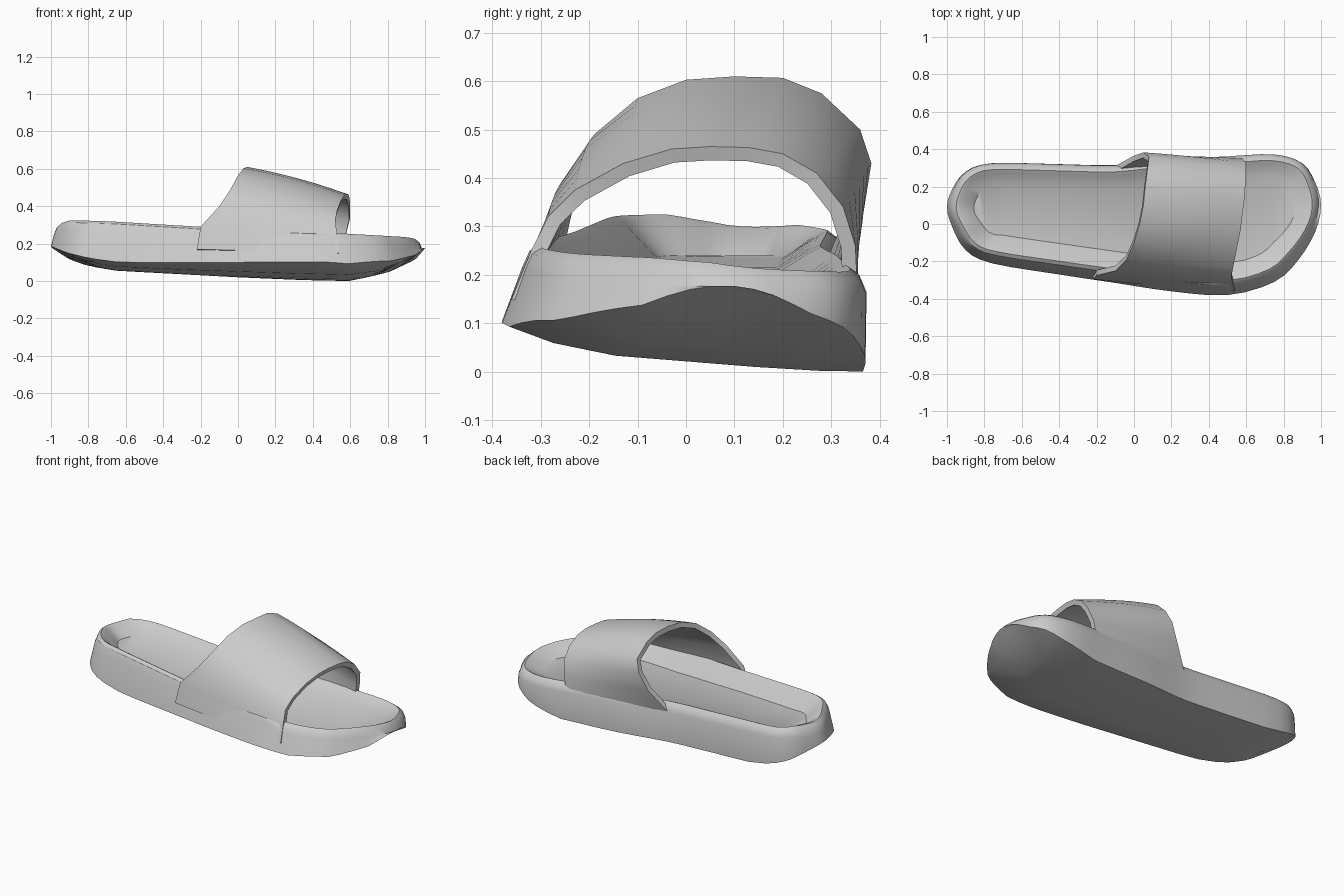
import bpy, bmesh
from mathutils import Vector

if "Cube" in bpy.data.objects:
    bpy.data.objects.remove(bpy.data.objects["Cube"])


def interp(table, v):
    """Piecewise linear lookup in a list of (key, value)."""
    if v <= table[0][0]:
        return table[0][1]
    for (a, p), (b, q) in zip(table, table[1:]):
        if v <= b:
            return p + (q - p) * (v - a) / (b - a)
    return table[-1][1]


def catmull(a, b, c, d, t):
    return 0.5 * (2 * b + (c - a) * t + (2 * a - 5 * b + 4 * c - d) * t * t
                  + (3 * b - a - 3 * c + d) * t ** 3)


def finish(bm, name):
    me = bpy.data.meshes.new(name)
    bm.to_mesh(me)
    bm.free()
    ob = bpy.data.objects.new(name, me)
    bpy.context.collection.objects.link(ob)
    bpy.ops.object.select_all(action='DESELECT')
    ob.select_set(True)
    bpy.context.view_layer.objects.active = ob
    bpy.ops.object.shade_smooth_by_angle(angle=0.6)
    return ob


# Sole outline: heel tip, outer side, toe tip, inner side (mirrored point counts)
CTRL = [(-1, .09), (-.97, .19), (-.9, .28), (-.76, .325), (-.4, .32), (-.1, .315),
        (.2, .345), (.5, .36), (.75, .37), (.9, .325), (.97, .22), (1, .1),
        (.97, -.04), (.88, -.19), (.75, -.31), (.5, -.38), (.2, -.36), (-.1, -.315),
        (-.4, -.27), (-.76, -.21), (-.9, -.14), (-.97, -.02)]
STEPS = 3
pts = [Vector(c) for c in CTRL]
n = len(pts)
outline = [catmull(pts[i - 1], pts[i], pts[(i + 1) % n], pts[(i + 2) % n], s / STEPS)
           for i in range(n) for s in range(STEPS)]
N = len(outline)

# Height profiles along the length, and sideways lift of the underside
BOTTOM = [(-1, .17), (-.9, .115), (-.8, .08), (-.65, .055), (0, .02), (.35, .005),
          (.6, 0), (.8, .045), (.95, .115), (1, .165)]
LIFT = [(-.385, .1), (-.25, .05), (-.1, .025), (.1, .012), (.3, 0)]
RIM = [(-1, .29), (-.9, .325), (-.7, .32), (-.2, .29), (.55, .255), (.9, .235), (1, .215)]
FLOOR = [(-.8, .24), (-.3, .215), (.2, .18), (.8, .17)]


def under(p):
    return interp(BOTTOM, p.x) + interp(LIFT, p.y)


def rim(p):
    return interp(RIM, p.x) - .12 * max(0, p.y - .05)


def spine(p):
    x = max(-.65, min(.62, p.x))
    return Vector((x, interp([(-.65, .05), (0, 0), (.62, .0)], x)))


def inset(dist):
    """Move the outline inward; the inner side leans in more."""
    out = []
    for p in outline:
        d = spine(p) - p
        out.append(p + d.normalized() * (dist + .02 - .06 * p.y))
    return out


def shrink(f):
    return [p.lerp(spine(p), f) for p in outline]


# Sole: underside, wall, rounded rim and sunken footbed
layers = [(shrink(.6), under), (shrink(.25), under), (outline, under),
          (inset(.0), lambda p: rim(p) - .045),
          (inset(.015), lambda p: rim(p) - .012),
          (inset(.035), rim),
          (inset(.055), lambda p: rim(p) - .012),
          (inset(.13), lambda p: interp(FLOOR, p.x))]
bm = bmesh.new()
rings = [[bm.verts.new((p.x, p.y, zf(p))) for p in ring] for ring, zf in layers]
for a, b in zip(rings, rings[1:]):
    for i in range(N):
        j = (i + 1) % N
        bm.faces.new((a[i], a[j], b[j], b[i]))
for r in (rings[0], rings[-1]):
    for i in range(N // 2):
        quad = [r[i], r[i + 1], r[-i - 1], r[-i % N]]
        bm.faces.new(list(dict.fromkeys(quad)))
bmesh.ops.recalc_face_normals(bm, faces=bm.faces)
finish(bm, "sole")

# Strap: loft from the high rear arch to the low front arch
REAR = [(-.22, -.295, .17), (-.2, -.275, .29), (-.1, -.25, .40), (-.04, -.19, .49),
        (0, -.1, .565), (.03, 0, .603), (.05, .1, .61), (.06, .2, .607),
        (.07, .28, .575), (.08, .36, .5), (.05, .383, .43), (0, .365, .33), (-.1, .31, .2)]
FRONT = [(.54, -.36, .15), (.53, -.32, .25), (.52, -.285, .32), (.53, -.23, .375),
         (.55, -.13, .43), (.57, -.03, .46), (.58, .05, .465), (.59, .13, .463),
         (.595, .2, .45), (.6, .27, .41), (.6, .325, .34), (.58, .35, .26), (.56, .355, .15)]
bm = bmesh.new()
SEG = 6
rows = []
for s in range(SEG + 1):
    t = s / SEG
    bulge = .05 * t * (1 - t)
    row = []
    for r, f in zip(REAR, FRONT):
        p = Vector(r).lerp(Vector(f), t)
        p.z += bulge * min(1, max(0, (p.z - .3) * 5))
        p.y += bulge * .4 * (1 if p.y > .25 else -1 if p.y < -.15 else 0)
        row.append(bm.verts.new(p))
    rows.append(row)
for a, b in zip(rows, rows[1:]):
    for i in range(len(a) - 1):
        bm.faces.new((a[i], b[i], b[i + 1], a[i + 1]))
strap = finish(bm, "strap")
mod = strap.modifiers.new("thickness", 'SOLIDIFY')
mod.thickness = .03
mod.offset = -1
bpy.ops.object.modifier_apply(modifier=mod.name)
bpy.ops.object.shade_smooth_by_angle(angle=0.6)
